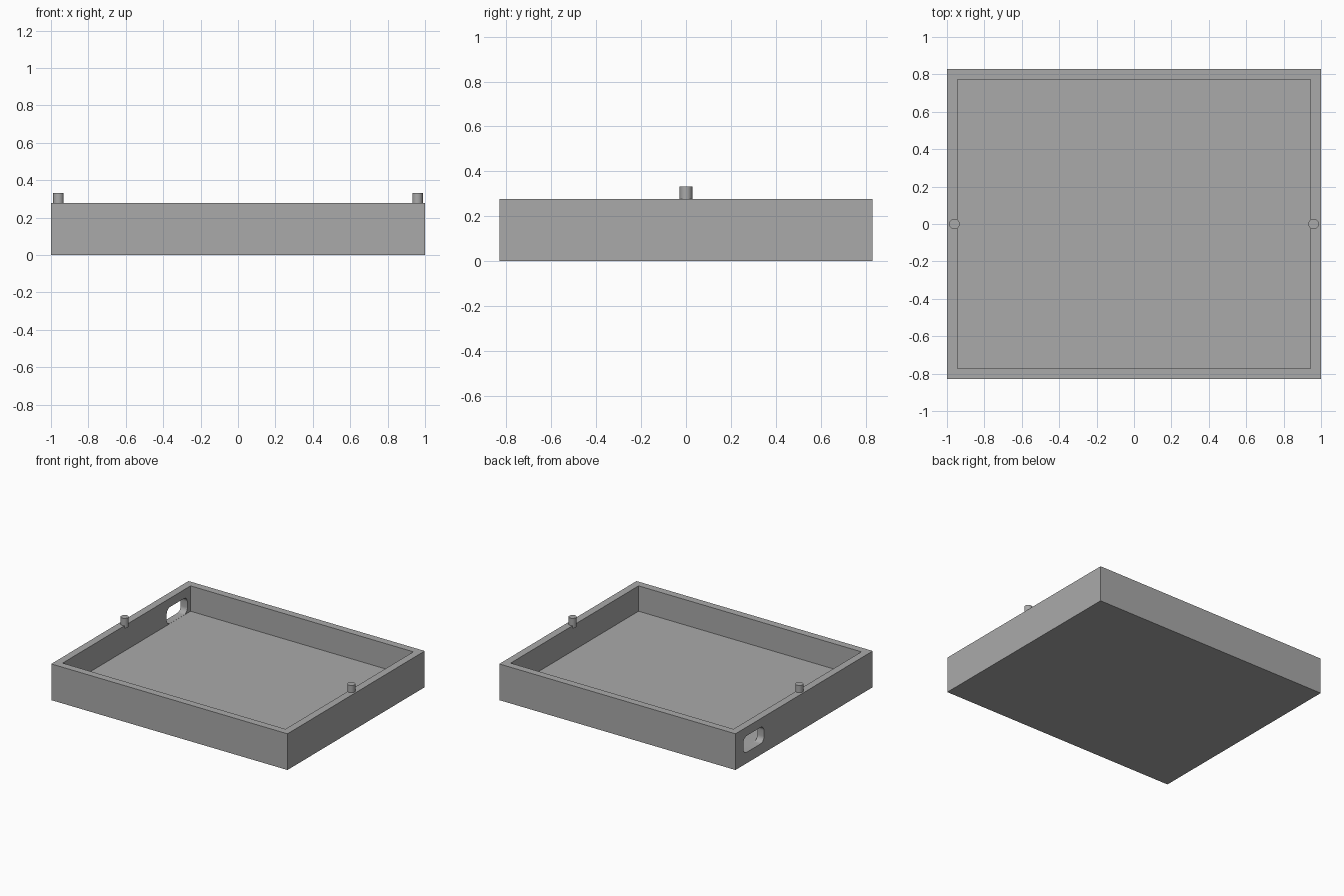
import bpy
import bmesh
import math

if "Cube" in bpy.data.objects:
    bpy.data.objects.remove(bpy.data.objects["Cube"], do_unlink=True)

WIDTH, DEPTH, HEIGHT = 2.0, 1.66, 0.277
WALL = 0.08

grey = bpy.data.materials.new("plain grey")
grey.use_nodes = True
grey.diffuse_color = (0.4, 0.4, 0.4, 1)
grey.node_tree.nodes["Principled BSDF"].inputs["Base Color"].default_value = (0.4, 0.4, 0.4, 1)


def make_object(name, bm):
    bmesh.ops.recalc_face_normals(bm, faces=bm.faces)
    mesh = bpy.data.meshes.new(name)
    bm.to_mesh(mesh)
    bm.free()
    mesh.materials.append(grey)
    obj = bpy.data.objects.new(name, mesh)
    bpy.context.collection.objects.link(obj)
    return obj


# Open tray: a box with its top inset and pushed down to the floor
bm = bmesh.new()
bmesh.ops.create_cube(bm, size=1)
bmesh.ops.scale(bm, vec=(WIDTH, DEPTH, HEIGHT), verts=bm.verts)
bmesh.ops.translate(bm, vec=(0, 0, HEIGHT / 2), verts=bm.verts)
top = max(bm.faces, key=lambda f: f.calc_center_median().z)
bmesh.ops.inset_region(bm, faces=[top], thickness=WALL)
floor = bmesh.ops.extrude_discrete_faces(bm, faces=[top])["faces"][0]
for v in floor.verts:
    v.co.z = WALL + 0.003
tray = make_object("tray", bm)

# Rounded slot through the wall on the -x side, near the back
SLOT_Y, SLOT_Z = 0.61, 0.147
HALF_Y, HALF_Z, RADIUS, STEPS = 0.125, 0.063, 0.042, 8
bm = bmesh.new()
outline = []
for corner, (sy, sz) in enumerate(((1, 1), (-1, 1), (-1, -1), (1, -1))):
    for step in range(STEPS + 1):
        a = math.pi / 2 * (corner + step / STEPS)
        outline.append(bm.verts.new((
            -WIDTH / 2 - 0.05,
            SLOT_Y + sy * (HALF_Y - RADIUS) + RADIUS * math.cos(a),
            SLOT_Z + sz * (HALF_Z - RADIUS) + RADIUS * math.sin(a))))
face = bm.faces.new(outline)
side = bmesh.ops.extrude_face_region(bm, geom=[face])["geom"]
bmesh.ops.translate(bm, vec=(WALL + 0.1, 0, 0),
                    verts=[v for v in side if isinstance(v, bmesh.types.BMVert)])
cutter = make_object("slot_cutter", bm)
cutter.hide_render = True

cut = tray.modifiers.new("slot", "BOOLEAN")
cut.operation = "DIFFERENCE"
cut.solver = "EXACT"
cut.object = cutter

# Bake the cut, then drop the cutter
bpy.context.view_layer.objects.active = tray
tray.select_set(True)
bpy.ops.object.modifier_apply(modifier=cut.name)
bpy.data.objects.remove(cutter, do_unlink=True)

# Locating pegs on the middle of each side rim
pegs = []
for name, side in (("left_peg", 1), ("right_peg", -1)):
    bm = bmesh.new()
    bmesh.ops.create_cone(bm, cap_ends=True, segments=32, radius1=0.028,
                          radius2=0.028, depth=0.075)
    bmesh.ops.translate(bm, vec=(side * (WIDTH / 2 - WALL / 2), 0, 0.332 - 0.075 / 2),
                        verts=bm.verts)
    pegs.append(make_object(name, bm))

# Smooth the round surfaces and keep the edges crisp
for obj in [tray] + pegs:
    obj.select_set(True)
bpy.ops.object.shade_smooth_by_angle(angle=math.radians(30))
